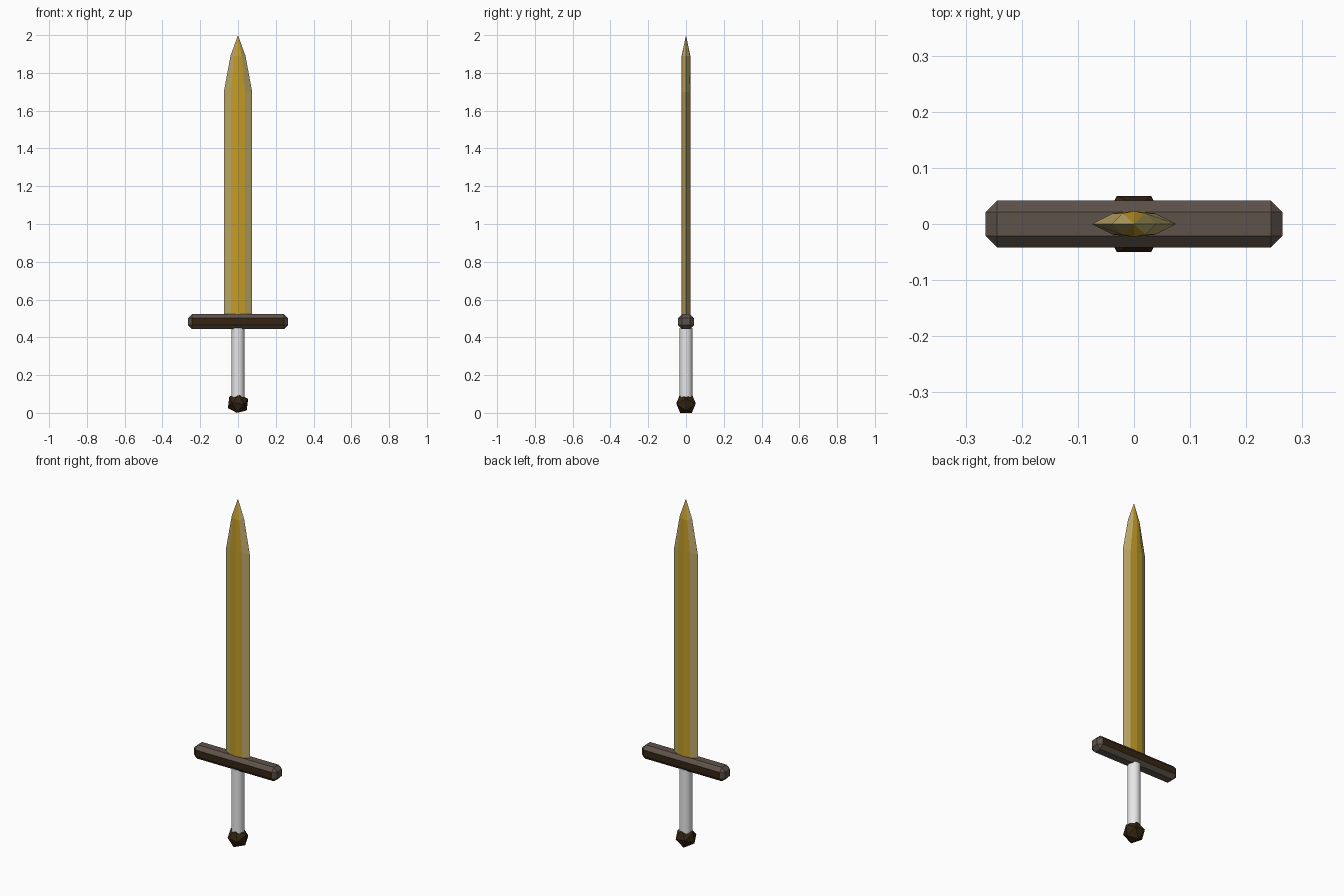
import bpy, bmesh, math
from mathutils import Matrix, Vector

cube = bpy.data.objects.get("Cube")
if cube:
    bpy.data.objects.remove(cube, do_unlink=True)


def material(name, rgb):
    mat = bpy.data.materials.new(name)
    mat.use_nodes = True
    color = (*rgb, 1)
    mat.diffuse_color = color
    mat.node_tree.nodes["Principled BSDF"].inputs["Base Color"].default_value = color
    return mat


gold = material("gold", (0.55, 0.33, 0.02))
pale_gold = material("pale gold", (0.5, 0.39, 0.14))
dark_brown = material("dark brown", (0.035, 0.018, 0.006))
grey_brown = material("grey brown", (0.11, 0.085, 0.068))
white = material("white", (0.8, 0.8, 0.8))


def finish(name, bm, mats):
    bmesh.ops.recalc_face_normals(bm, faces=bm.faces)
    mesh = bpy.data.meshes.new(name)
    bm.to_mesh(mesh)
    bm.free()
    for mat in mats:
        mesh.materials.append(mat)
    obj = bpy.data.objects.new(name, mesh)
    bpy.context.collection.objects.link(obj)
    return obj


# Blade: ridged flat section, narrowing at the shoulder and closing to a point
def section(bm, z, narrow):
    half = [(0.075, 0), (0.038, 0.019), (0, 0.023), (-0.038, 0.019)]
    outline = half + [(-x, -y) for x, y in half]
    return [bm.verts.new((x * narrow, y, z)) for x, y in outline]


bm = bmesh.new()
rings = [section(bm, 0.5, 1), section(bm, 1.7, 1), section(bm, 1.89, 0.53)]
tip = bm.verts.new((0, 0, 2))
count = len(rings[0])
bm.faces.new(rings[0])
for i in range(count):
    j = (i + 1) % count
    strips = [bm.faces.new((a[i], a[j], b[j], b[i])) for a, b in zip(rings, rings[1:])]
    strips.append(bm.faces.new((rings[-1][i], rings[-1][j], tip)))
    # cutting bevels touch the outer edges of the section
    for face in strips:
        face.material_index = 1 if i % 4 in (0, 3) else 0
finish("blade", bm, [gold, pale_gold])

# Guard: chamfered bar, dark on its front and back panels
bm = bmesh.new()
bmesh.ops.create_cube(bm, size=1, matrix=Matrix.Translation((0, 0, 0.483))
                      @ Matrix.Diagonal((0.53, 0.084, 0.08, 1)))
bmesh.ops.bevel(bm, geom=bm.edges[:], offset=0.021, segments=1,
                affect='EDGES', profile=0.5)
bm.normal_update()
for face in bm.faces:
    face.material_index = 1 if abs(face.normal.y) > 0.9 else 0
finish("guard", bm, [grey_brown, dark_brown])

# Grip: smooth round handle
bm = bmesh.new()
bmesh.ops.create_cone(bm, cap_ends=True, segments=32, radius1=0.034, radius2=0.034,
                      depth=0.37, matrix=Matrix.Translation((0, 0, 0.265)))
grip = finish("grip", bm, [white])
bpy.context.view_layer.objects.active = grip
grip.select_set(True)
bpy.ops.object.shade_smooth_by_angle(angle=math.radians(40))

# Pommel: twenty-sided faceted ball, slightly tilted
bm = bmesh.new()
phi = (1 + math.sqrt(5)) / 2
turn = Matrix.Rotation(math.radians(7), 3, 'Y')
for a in (-1, 1):
    for b in (-phi, phi):
        for corner in ((a, b, 0), (0, a, b), (b, 0, a)):
            bm.verts.new(turn @ Vector(corner) * 0.031 + Vector((0, 0, 0.05)))
bmesh.ops.convex_hull(bm, input=bm.verts[:])
finish("pommel", bm, [dark_brown])
